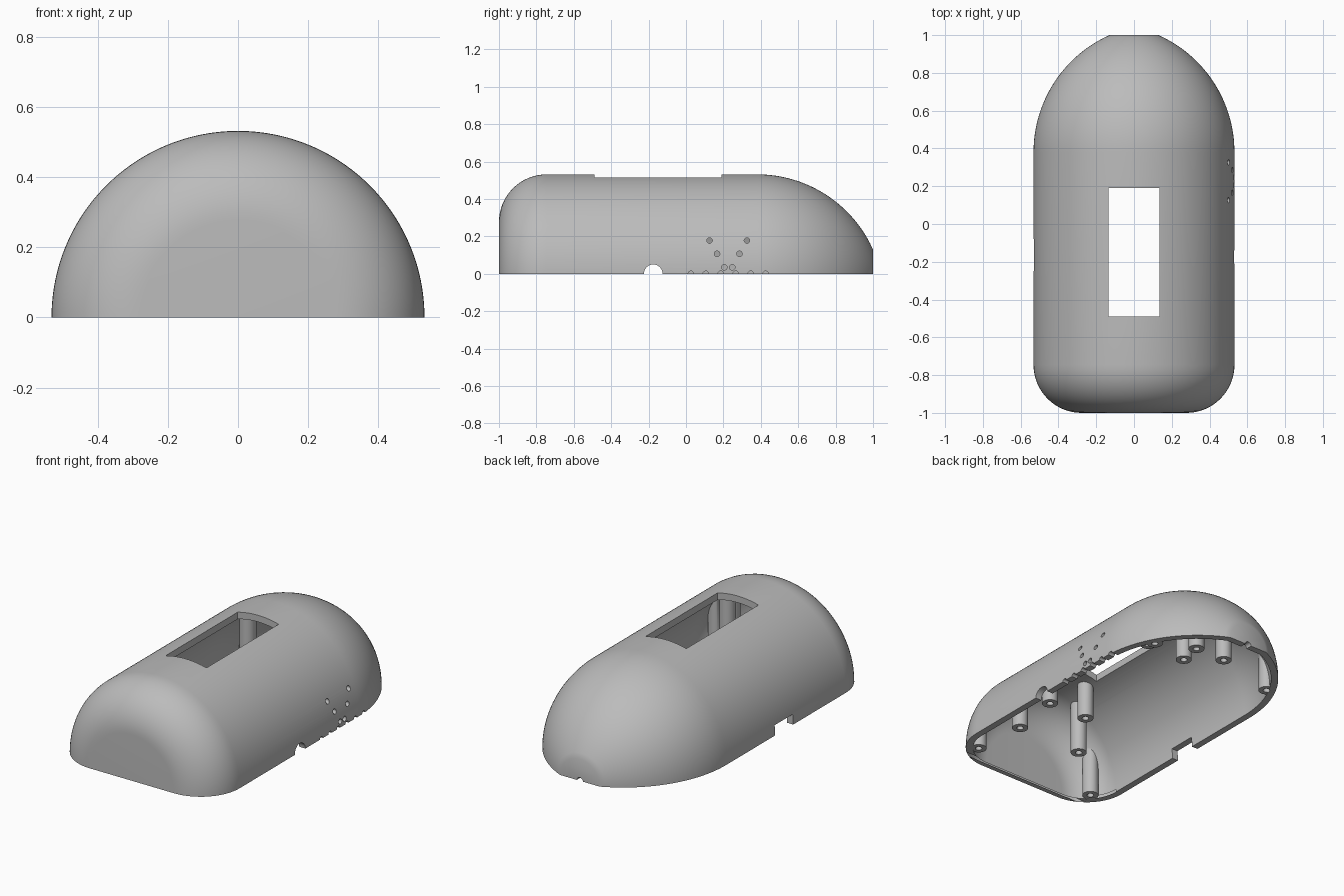
import bpy, bmesh, math
from mathutils import Matrix, Vector

if "Cube" in bpy.data.objects:
    bpy.data.objects.remove(bpy.data.objects["Cube"], do_unlink=True)

RADIUS, NOSE, TAIL, WALL = 0.532, 0.255, 0.679, 0.04
SEGMENTS = 96


def to_object(name, bm):
    bmesh.ops.recalc_face_normals(bm, faces=bm.faces)
    mesh = bpy.data.meshes.new(name)
    bm.to_mesh(mesh)
    bm.free()
    obj = bpy.data.objects.new(name, mesh)
    bpy.context.collection.objects.link(obj)
    return obj


def body_profile(inset):
    """Side profile as (y, radius): rounded front, straight barrel, long rear arc."""
    points = []
    r = NOSE - inset
    for i in range(17):
        a = math.pi / 2 * i / 16
        points.append((NOSE - 1 - r * math.cos(a), RADIUS - NOSE + r * math.sin(a)))
    r, start = TAIL - inset, 0.38
    end = math.asin((1 - inset - start) / r)
    for i in range(25):
        a = end * i / 24
        points.append((start + r * math.sin(a), RADIUS - TAIL + r * math.cos(a)))
    return points


def half_body(name, inset, skirt=0.0):
    """Half-round solid swept around the long axis, optionally extended downward."""
    bm = bmesh.new()
    rings = []
    for y, r in body_profile(inset):
        arc = [math.pi * i / SEGMENTS for i in range(SEGMENTS + 1)]
        ring = [(r * math.cos(a), y, r * math.sin(a)) for a in arc]
        if skirt:
            ring = [(r, y, -skirt)] + ring + [(-r, y, -skirt)]
        rings.append([bm.verts.new(p) for p in ring])
    for a, b in zip(rings, rings[1:]):
        for i in range(len(a)):
            j = (i + 1) % len(a)
            bm.faces.new((a[i], a[j], b[j], b[i]))
    bm.faces.new(rings[0])
    bm.faces.new(rings[-1])
    return to_object(name, bm)


def add_rod(bm, start, end, radius, sides=32):
    start, end = Vector(start), Vector(end)
    axis = end - start
    turn = axis.to_track_quat("Z", "Y").to_matrix().to_4x4()
    bmesh.ops.create_cone(bm, cap_ends=True, segments=sides, radius1=radius,
                          radius2=radius, depth=axis.length,
                          matrix=Matrix.Translation((start + end) / 2) @ turn)


def add_box(bm, low, high):
    low, high = Vector(low), Vector(high)
    size = Matrix.Diagonal((*(high - low), 1))
    bmesh.ops.create_cube(bm, size=1, matrix=Matrix.Translation((low + high) / 2) @ size)


def subtract(target, cutter):
    cutter.hide_render = True
    mod = target.modifiers.new("cut", "BOOLEAN")
    mod.operation, mod.solver, mod.object = "DIFFERENCE", "EXACT", cutter
    bpy.context.view_layer.update()
    graph = bpy.context.evaluated_depsgraph_get()
    mesh = bpy.data.meshes.new_from_object(target.evaluated_get(graph))
    target.modifiers.clear()
    target.data = mesh
    bpy.data.objects.remove(cutter, do_unlink=True)


# Mirrored screw posts: x, y, bottom height
posts = [(s * x, y, z) for s in (-1, 1) for x, y, z in (
    (0.41, -0.87, 0.003), (0.41, 0.67, 0.003),
    (0.215, -0.74, 0.15), (0.10, 0.665, 0.085),
    (0.13, -0.58, 0.27), (0.13, 0.28, 0.27))]

# Cavity with the posts left standing
shell = half_body("shell", 0)
cavity = half_body("cavity_cutter", WALL, 0.05)
bm = bmesh.new()
for x, y, z in posts:
    add_rod(bm, (x, y, z), (x, y, 0.7), 0.045)
subtract(cavity, to_object("post_cutter", bm))
subtract(shell, cavity)

# Screw holes, top window, cable notches and speaker holes
bm = bmesh.new()
for x, y, z in posts:
    add_rod(bm, (x, y, z - 0.02), (x, y, z + 0.1), 0.019, 20)
add_box(bm, (-0.135, -0.49, 0.42), (0.135, 0.19, 0.7))
add_box(bm, (-0.6, -0.25, -0.1), (-0.44, -0.08, 0.06))
add_rod(bm, (0.44, -0.175, 0), (0.6, -0.175, 0), 0.05)
add_rod(bm, (0, 0.93, 0), (0, 1.1, 0), 0.02, 20)
center = 0.226
for spread, z in ((0.1, 0.178), (0.06, 0.107), (0.021, 0.035),
                  (0.2, 0), (0.12, 0), (0.04, 0)):
    for side in (-1, 1):
        y = center + side * spread
        add_rod(bm, (0.4, y, z), (0.6, y, z), 0.015, 16)
subtract(shell, to_object("opening_cutter", bm))

# Plain grey finish
grey = bpy.data.materials.new("plain grey")
grey.use_nodes = True
color = (0.5, 0.5, 0.5, 1)
grey.diffuse_color = color
grey.node_tree.nodes["Principled BSDF"].inputs["Base Color"].default_value = color
shell.data.materials.clear()
shell.data.materials.append(grey)

bpy.ops.object.select_all(action="DESELECT")
shell.select_set(True)
bpy.context.view_layer.objects.active = shell
bpy.ops.object.shade_smooth_by_angle(angle=math.radians(35))
